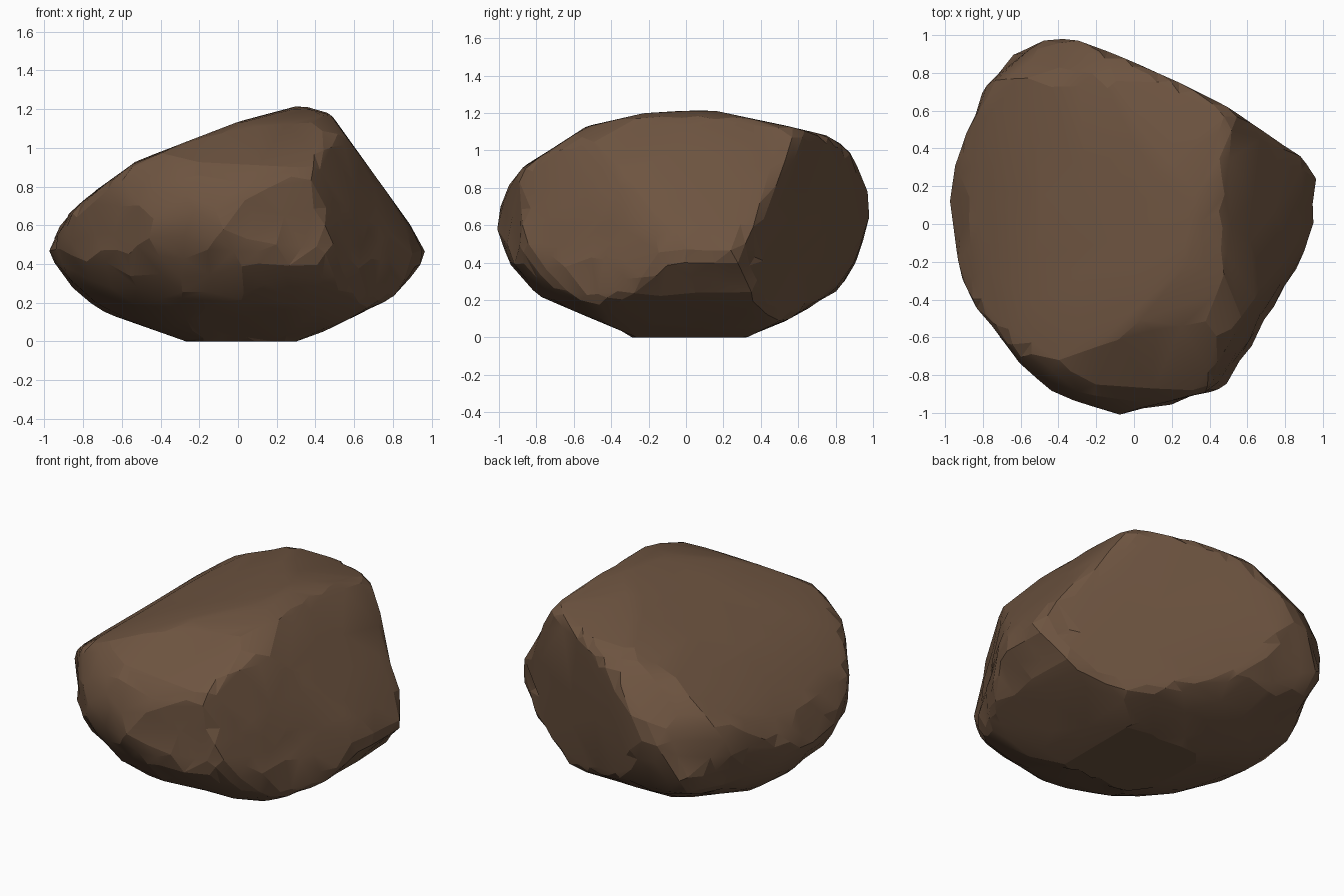
import bpy, bmesh, math
from mathutils import Vector, noise

if "Cube" in bpy.data.objects:
    bpy.data.objects.remove(bpy.data.objects["Cube"])

# Outlines of the boulder seen from front (x,z), right (y,z) and top (x,y)
FRONT = [(-.25, 0), (.29, 0), (.45, .06), (.79, .23), (.94, .41), (.97, .48), (.92, .55),
         (.51, 1.165), (.32, 1.215), (0, 1.13), (-.52, .93), (-.7, .8), (-.84, .69),
         (-.95, .52), (-.98, .42), (-.95, .34), (-.68, .15)]
RIGHT = [(-.25, 0), (.3, 0), (.55, .1), (.82, .27), (.91, .41), (1, .7), (.98, .85),
         (.88, .99), (.75, 1.08), (.13, 1.215), (-.2, 1.2), (-.52, 1.13), (-.88, .9),
         (-.97, .76), (-1.01, .62), (-.95, .42), (-.8, .23)]
TOP = [(-.1, -1.01), (.13, -.95), (.43, -.88), (.5, -.81), (.97, -.03), (.96, .23), (.93, .34),
       (.52, .63), (-.27, .99), (-.36, 1.01), (-.49, .96), (-.63, .88), (-.78, .71),
       (-.91, .42), (-.98, .16), (-.98, -.01), (-.95, -.28), (-.6, -.72), (-.4, -.92), (-.27, -.98)]
CENTRE = Vector((0, 0, .6))


def outline_planes(points, a, b):
    """Turn each edge of an outline into a limiting plane (normal, distance)."""
    out = []
    for p, q in zip(points, points[1:] + points[:1]):
        n, on = Vector((0, 0, 0)), Vector((0, 0, 0))
        n[a], n[b] = q[1] - p[1], p[0] - q[0]
        n.normalize()
        on[a], on[b] = p
        out.append((n, n.dot(on - CENTRE)))
    return out


planes = outline_planes(FRONT, 0, 2) + outline_planes(RIGHT, 1, 2) + outline_planes(TOP, 0, 1)

# Broad clean fracture faces: right front and back
for on, n in [((.76, -.38, .42), (.85, -.48, .17)), ((.54, .6, 1.08), (.445, .888, -.12))]:
    n = Vector(n).normalized()
    planes.append((n, n.dot(Vector(on) - CENTRE)))

# Rounded body that limits the diagonal directions
BODY_C, BODY_R = Vector((.1, .12, .64)), Vector((1.1, 1.13, .69))


def radius(d):
    o = CENTRE - BODY_C
    u = Vector([d[i] / BODY_R[i] for i in range(3)])
    v = Vector([o[i] / BODY_R[i] for i in range(3)])
    a, b, c = u.dot(u), u.dot(v), v.dot(v) - 1
    r = (-b + (b * b - a * c) ** .5) / a
    for n, h in planes:
        k = n.dot(d)
        if k > 1e-4:
            r = min(r, h / k)
    return r


bm = bmesh.new()
bmesh.ops.create_icosphere(bm, subdivisions=5, radius=1)
dirs = [v.co.normalized() for v in bm.verts]

# Extra chips on the diagonals: view side (x, y), up sign, screen direction, depth
points = [d * radius(d) for d in dirs]
E = math.radians(28)
CHIPS = [((1, 1), -1, (.735, .68), .10), ((1, 1), -1, (.936, .35), .06),
         ((1, 1), -1, (.83, -.56), .045), ((1, 1), -1, (-.6, -.8), .03),
         ((-1, 1), 1, (0, -1), .055), ((-1, 1), 1, (0, 1), .025)]
for (sx, sy), s, (r, u), depth in CHIPS:
    away = Vector((sx, sy, 0)).normalized()
    right = (-away).cross(Vector((0, 0, 1)))
    up = Vector((0, 0, math.cos(E))) - away * s * math.sin(E)
    n = (right * r + up * u).normalized()
    planes.append((n, max(n.dot(p) for p in points) - depth))

for v, d in zip(bm.verts, dirs):
    v.co = d * radius(d)
bmesh.ops.smooth_vert(bm, verts=bm.verts, factor=.4,
                      use_axis_x=True, use_axis_y=True, use_axis_z=True)
# Chipped, lumpy band around the lower half, cleaner on the right and back faces
for v in bm.verts:
    d = v.co.normalized()
    low = max(0, 1 - abs(v.co.z + .15) / .35)
    if max(d.dot(n) for n in (Vector((.834, 0, .552)), Vector((.445, .888, -.12)))) > .8:
        low = 0
    v.co = v.co * (1.006 + (.004 + .035 * low) * noise.noise(d * 6 + Vector((3, 1, 7))))
    v.co += CENTRE
    v.co.z = max(v.co.z, 0)
    if v.co.z < .012:
        v.co.z = 0

mesh = bpy.data.meshes.new("boulder")
bm.to_mesh(mesh)
bm.free()
rock = bpy.data.objects.new("boulder", mesh)
bpy.context.collection.objects.link(rock)

# Single brown stone colour
mat = bpy.data.materials.new("brown stone")
mat.diffuse_color = (.155, .089, .052, 1)
mat.use_nodes = True
mat.node_tree.nodes["Principled BSDF"].inputs["Base Color"].default_value = mat.diffuse_color
mesh.materials.append(mat)

# Reduce to irregular chipped facets
dec = rock.modifiers.new("facets", 'DECIMATE')
dec.ratio = .16
bpy.context.view_layer.objects.active = rock
rock.select_set(True)
bpy.ops.object.modifier_apply(modifier="facets")
bpy.ops.object.shade_smooth_by_angle(angle=math.radians(14))
